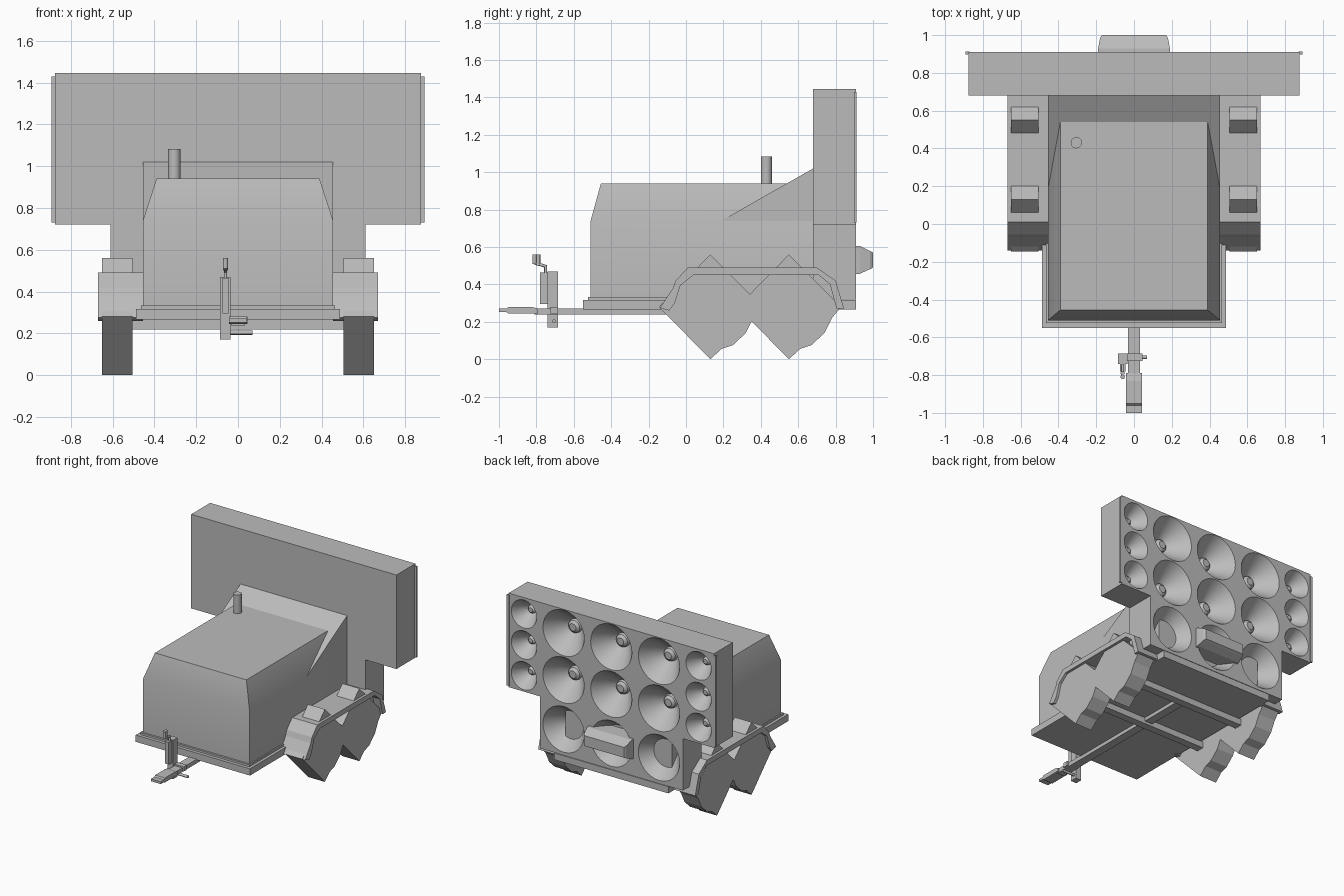
import bpy, bmesh, math
from mathutils import Vector

if "Cube" in bpy.data.objects:
    bpy.data.objects.remove(bpy.data.objects["Cube"])

grey = bpy.data.materials.new("plain grey")
grey.use_nodes = True
grey.diffuse_color = (0.5, 0.5, 0.5, 1)
grey.node_tree.nodes["Principled BSDF"].inputs["Base Color"].default_value = (0.5, 0.5, 0.5, 1)


def finish(bm, name, smooth=False):
    bmesh.ops.recalc_face_normals(bm, faces=bm.faces)
    mesh = bpy.data.meshes.new(name)
    bm.to_mesh(mesh)
    bm.free()
    mesh.materials.append(grey)
    obj = bpy.data.objects.new(name, mesh)
    bpy.context.collection.objects.link(obj)
    if smooth:
        smooth_shade(obj)
    return obj


def smooth_shade(obj):
    bpy.ops.object.select_all(action='DESELECT')
    obj.select_set(True)
    bpy.context.view_layer.objects.active = obj
    bpy.ops.object.shade_smooth_by_angle(angle=math.radians(32))


def loft(name, rings, smooth=False):
    """Skin a list of equal-length point rings and cap both ends."""
    bm = bmesh.new()
    rows = [[bm.verts.new(p) for p in ring] for ring in rings]
    n = len(rows[0])
    for a, b in zip(rows, rows[1:]):
        for i in range(n):
            j = (i + 1) % n
            bm.faces.new((a[i], a[j], b[j], b[i]))
    bm.faces.new(rows[0])
    bm.faces.new(rows[-1])
    return finish(bm, name, smooth)


def prism(name, profile, x0, x1):
    """Extrude a (y, z) profile along x."""
    return loft(name, [[(x, y, z) for y, z in profile] for x in (x0, x1)])


def box(name, xs, ys, zs):
    (y0, y1), (z0, z1) = ys, zs
    return prism(name, [(y0, z0), (y1, z0), (y1, z1), (y0, z1)], *xs)


def tube(name, start, end, radius, sides=12):
    start, end = Vector(start), Vector(end)
    axis = end - start
    bm = bmesh.new()
    bmesh.ops.create_cone(bm, cap_ends=True, segments=sides, radius1=radius,
                          radius2=radius, depth=axis.length)
    bm.transform(axis.to_track_quat('Z', 'Y').to_matrix().to_4x4())
    bmesh.ops.translate(bm, verts=bm.verts, vec=(start + end) / 2)
    return finish(bm, name, True)


BACK = 0.91


def cut_cones(cabinet, cones):
    """Sink speaker cones with domed centres into the back of a cabinet."""
    bm = bmesh.new()
    sides = 32
    for x, z, radius, depth in cones:
        shape = [(1, -0.3), (1, 0), (0.94, 0.1), (0.6, 0.62), (0.3, 1),
                 (0.27, 0.85), (0.16, 0.74)]
        rows = []
        for r, d in shape:
            rows.append([bm.verts.new((x + radius * r * math.cos(math.tau * i / sides),
                                       BACK - depth * d,
                                       z + radius * r * math.sin(math.tau * i / sides)))
                         for i in range(sides)])
        for a, b in zip(rows, rows[1:]):
            for i in range(sides):
                j = (i + 1) % sides
                bm.faces.new((a[i], a[j], b[j], b[i]))
        bm.faces.new(rows[0])
        bm.faces.new(rows[-1])
    cutter = finish(bm, "cone_cutter")
    cutter.hide_render = True
    mod = cabinet.modifiers.new("cones", 'BOOLEAN')
    mod.operation = 'DIFFERENCE'
    mod.solver = 'EXACT'
    mod.object = cutter
    bpy.context.view_layer.objects.active = cabinet
    bpy.ops.object.modifier_apply(modifier=mod.name)
    bpy.data.objects.remove(cutter)
    smooth_shade(cabinet)


# Speaker cabinets
upper = box("upper_cabinet", (-0.875, 0.875), (0.68, BACK), (0.72, 1.445))
columns = (-0.407, 0, 0.407)
cones = [(x, z, 0.176, 0.15) for x in columns for z in (0.9, 1.263)]
cones += [(s * 0.745, 1.08 + k * 0.238, 0.108, 0.11) for s in (-1, 1) for k in (-1, 0, 1)]
cut_cones(upper, cones)
lower = box("lower_cabinet", (-0.61, 0.61), (0.68, BACK), (0.32, 0.72))
cut_cones(lower, [(x, 0.52, 0.176, 0.15) for x in columns])

# Horn on the back
loft("horn_housing", [
    [(s * w, y, z) for s, z in ((-1, z0), (1, z0), (1, z1), (-1, z1))]
    for y, w, z0, z1 in ((0.8, 0.19, 0.45, 0.61), (0.93, 0.19, 0.457, 0.605),
                         (0.985, 0.18, 0.482, 0.578), (1.0, 0.17, 0.49, 0.57))])

# Hood with tapered top, and the wedge rising to the cabinet
loft("hood", [
    [(-w, y, z), (w, y, z), (w, 0.7, z), (-w, 0.7, z)]
    for w, y, z in ((0.455, -0.51, 0.31), (0.455, -0.51, 0.74), (0.39, -0.455, 0.94))], True)
prism("hood_wedge", [(0.2, 0.32), (0.69, 0.32), (0.69, 1.022), (0.68, 1.02), (0.2, 0.747)],
      -0.455, 0.455)
box("hood_rear", (-0.455, 0.455), (0.68, 0.82), (0.31, 0.69))
box("hood_trim", (-0.465, 0.465), (-0.525, 0.68), (0.315, 0.332))
tube("exhaust_pipe", (-0.305, 0.43, 0.9), (-0.305, 0.43, 1.083), 0.03)

# Chassis
box("platform", (-0.487, 0.487), (-0.55, BACK), (0.265, 0.317))
box("drawbar", (-0.033, 0.033), (-0.81, 0.55), (0.238, 0.27))
prism("coupler", [(-1, 0.252), (-0.96, 0.252), (-0.95, 0.245), (-0.79, 0.245),
                  (-0.79, 0.272), (-0.83, 0.28), (-0.95, 0.28), (-0.96, 0.27), (-1, 0.27)],
      -0.042, 0.042)
for name, y in (("front_axle", 0.13), ("rear_axle", 0.55)):
    box(name, (-0.52, 0.52), (y - 0.03, y + 0.03), (0.218, 0.268))

# Jack stand
box("jack_post", (-0.085, -0.035), (-0.74, -0.685), (0.17, 0.47))
box("jack_sleeve", (-0.075, -0.045), (-0.78, -0.74), (0.295, 0.465))
box("jack_bracket", (-0.035, 0.045), (-0.725, -0.685), (0.245, 0.28))
tube("jack_pin", (-0.035, -0.705, 0.203), (0.07, -0.705, 0.203), 0.01)
tube("jack_crank", (-0.06, -0.75, 0.46), (-0.06, -0.75, 0.505), 0.008)
tube("jack_arm", (-0.06, -0.745, 0.495), (-0.06, -0.81, 0.515), 0.008)
tube("jack_handle", (-0.06, -0.81, 0.51), (-0.06, -0.81, 0.56), 0.012)
tube("jack_knob", (-0.06, -0.79, 0.5), (-0.06, -0.79, 0.56), 0.011)

# Wheels, arched fenders and column edge strips on both sides
wheel = [(-0.275, 0), (0, -0.28), (0.06, -0.225), (0.12, -0.205), (0.19, -0.14),
         (0.23, -0.06), (0.28, 0), (0, 0.28)]
arch_outer = [(-0.14, 0.275), (-0.07, 0.38), (-0.055, 0.42), (0.01, 0.49),
              (0.7, 0.49), (0.8, 0.42), (0.845, 0.27)]
arch_inner = [(0.805, 0.27), (0.77, 0.4), (0.71, 0.45), (0.04, 0.45),
              (-0.03, 0.395), (-0.06, 0.3), (-0.09, 0.26)]
for side, s in (("left", 1), ("right", -1)):
    for place, y in (("front", 0.13), ("rear", 0.55)):
        prism(f"{place}_{side}_wheel", [(y + a, 0.28 + b) for a, b in wheel],
              s * 0.505, s * 0.65)
    prism(f"{side}_fender", arch_outer + arch_inner, s * 0.455, s * 0.67)
    box(f"{side}_edge_strip", (s * 0.88, s * 0.892), (0.898, 0.912), (0.73, 1.43))
    box(f"{side}_edge_lip", (s * 0.87, s * 0.885), (0.903, 0.912), (0.73, 1.43))
